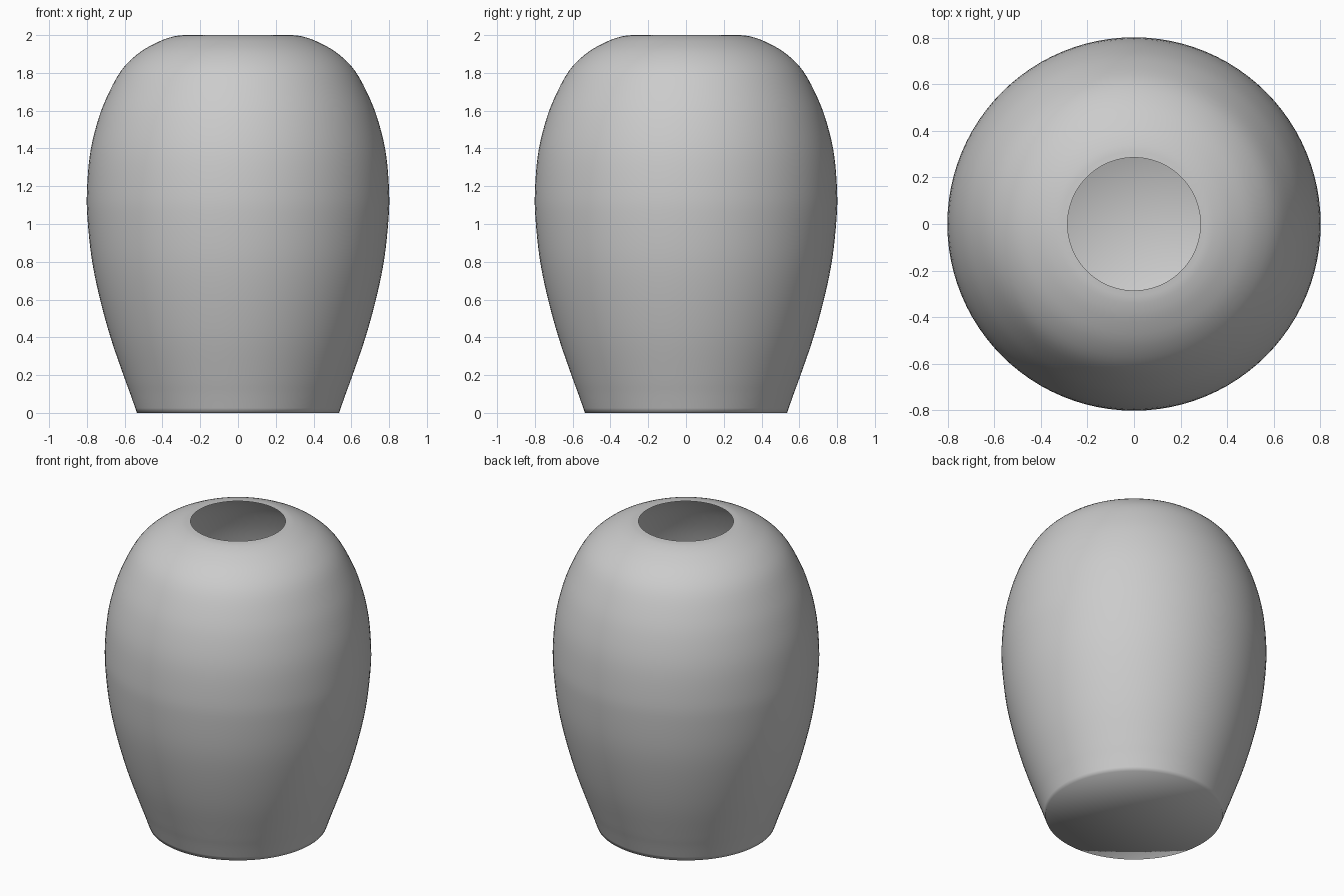
import bpy, bmesh, math
from mathutils import Vector

if "Cube" in bpy.data.objects:
    bpy.data.objects.remove(bpy.data.objects["Cube"])

SEGS = 96
# Outer wall profile (radius, height), base to rim
PROFILE = [(0.535, 0), (0.57, 0.1), (0.603, 0.19), (0.675, 0.4), (0.735, 0.62),
           (0.775, 0.82), (0.797, 1.03), (0.80, 1.17), (0.785, 1.36),
           (0.75, 1.52), (0.70, 1.66), (0.62, 1.81), (0.525, 1.905),
           (0.42, 1.965), (0.34, 1.993), (0.285, 2.0)]


def smooth_curve(points, steps=4):
    """Catmull-Rom curve through the profile points."""
    p = [Vector(q) for q in points]
    p = [2 * p[0] - p[1]] + p + [2 * p[-1] - p[-2]]
    out = []
    for a, b, c, d in zip(p, p[1:], p[2:], p[3:]):
        for i in range(steps):
            t = i / steps
            out.append(0.5 * (2 * b + (c - a) * t
                              + (2 * a - 5 * b + 4 * c - d) * t ** 2
                              + (3 * b - a - 3 * c + d) * t ** 3))
    return out + [p[-2]]


# Thin open wall, revolved around z
bm = bmesh.new()
rings = []
for r, z in smooth_curve(PROFILE):
    rings.append([bm.verts.new((r * math.cos(2 * math.pi * i / SEGS),
                                r * math.sin(2 * math.pi * i / SEGS), z))
                  for i in range(SEGS)])
for low, high in zip(rings, rings[1:]):
    for i in range(SEGS):
        j = (i + 1) % SEGS
        bm.faces.new((low[i], low[j], high[j], high[i]))

# Closed base
centre = bm.verts.new((0, 0, 0))
for i in range(SEGS):
    bm.faces.new((centre, rings[0][(i + 1) % SEGS], rings[0][i]))

for f in bm.faces:
    f.smooth = True
mesh = bpy.data.meshes.new("vase_body")
bm.to_mesh(mesh)
bm.free()
vase = bpy.data.objects.new("vase_body", mesh)
bpy.context.collection.objects.link(vase)
